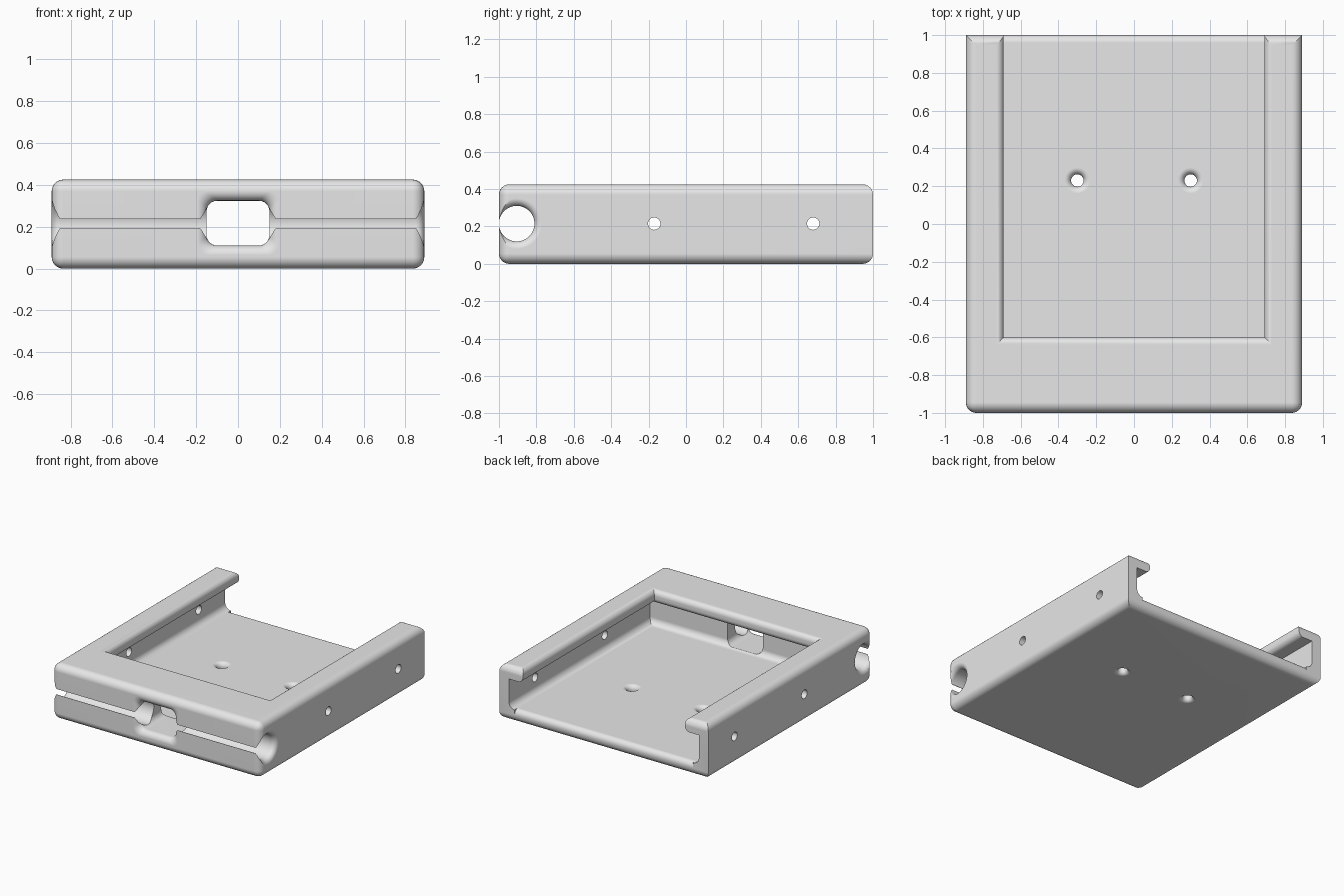
import bpy, bmesh, math
from mathutils import Vector

old = bpy.data.objects.get("Cube")
if old:
    bpy.data.objects.remove(old, do_unlink=True)

HALF_X, HEIGHT, FLOOR, CEILING, MID = 0.89, 0.425, 0.10, 0.325, 0.215

grey = bpy.data.materials.new("light grey plastic")
grey.use_nodes = True
grey.diffuse_color = (0.8, 0.8, 0.8, 1)
grey.node_tree.nodes["Principled BSDF"].inputs["Base Color"].default_value = (0.8, 0.8, 0.8, 1)

AXES = {
    "x": lambda u, v, w: Vector((w, u, v)),
    "y": lambda u, v, w: Vector((u, w, v)),
    "z": lambda u, v, w: Vector((u, v, w)),
}


def finish(bm, name):
    bmesh.ops.recalc_face_normals(bm, faces=bm.faces[:])
    mesh = bpy.data.meshes.new(name)
    bm.to_mesh(mesh)
    bm.free()
    mesh.materials.append(grey)
    obj = bpy.data.objects.new(name, mesh)
    bpy.context.collection.objects.link(obj)
    return obj


def box(name, lo, hi, radius=0, rounded=None):
    """Box between two corners; edges passing the rounded test get a fillet."""
    lo, hi = Vector(lo), Vector(hi)
    bm = bmesh.new()
    bmesh.ops.create_cube(bm, size=1)
    for v in bm.verts:
        v.co = (lo + hi) / 2 + v.co * (hi - lo)
    if radius:
        centre = (lo + hi) / 2
        edges = [e for e in bm.edges
                 if rounded((e.verts[0].co + e.verts[1].co) / 2 - centre)]
        bmesh.ops.bevel(bm, geom=edges, offset=radius, segments=6,
                        profile=0.5, affect="EDGES")
    return finish(bm, name)


def loft(name, rings):
    """Closed solid through matching rings of points."""
    bm = bmesh.new()
    loops = [[bm.verts.new(p) for p in ring] for ring in rings]
    for a, b in zip(loops, loops[1:]):
        for i in range(len(a)):
            j = (i + 1) % len(a)
            bm.faces.new((a[i], a[j], b[j], b[i]))
    bm.faces.new(loops[0][::-1])
    bm.faces.new(loops[-1])
    return finish(bm, name)


def flared(name, axis, shape, lo, hi, r_lo=0, r_hi=0, steps=6):
    """Cutter whose mouths widen in a quarter round at each end."""
    def mouth(r):
        out = [(-0.06, r)]
        for i in range(steps + 1 if r else 0):
            a = math.pi / 2 * (1 - i / steps)
            out.append((r * (1 - math.sin(a)), r * (1 - math.cos(a))))
        return out
    stations = [(lo + d, off) for d, off in mouth(r_lo)]
    stations += [(hi - d, off) for d, off in reversed(mouth(r_hi))]
    return loft(name, [[AXES[axis](u, v, w) for u, v in shape(off)]
                       for w, off in stations])


def circle(cu, cv, r, n=32):
    return lambda off: [(cu + (r + off) * math.cos(math.tau * i / n),
                         cv + (r + off) * math.sin(math.tau * i / n)) for i in range(n)]


def rectangle(cu, cv, hu, hv, r=0, n=6):
    def shape(off):
        if not r:
            return [(cu + su * (hu + off), cv + sv * (hv + off))
                    for su, sv in ((1, 1), (-1, 1), (-1, -1), (1, -1))]
        pts = []
        for q, (su, sv) in enumerate(((1, 1), (-1, 1), (-1, -1), (1, -1))):
            for i in range(n + 1):
                a = math.pi / 2 * (q + i / n)
                pts.append((cu + su * (hu + off - r) + r * math.cos(a),
                            cv + sv * (hv + off - r) + r * math.sin(a)))
        return pts
    return shape


# Outer tray: every edge rounded except the two upright back corners
tray = box("tray_body", (-HALF_X, -1, 0), (HALF_X, 1, HEIGHT), 0.055,
           lambda m: not (abs(m.z) < 0.01 and m.y > 0))

cutters = []
# Pocket with rounded floor edges, open at the back
cutters.append(box("pocket_cutter", (-0.81, -0.72, FLOOR), (0.81, 1.2, CEILING),
                   0.05, lambda m: m.z < -0.01 and m.y < 0.5))
# Top opening, leaving rounded lips on three sides
cutters.append(flared("opening_cutter", "z", rectangle(0, 0.3, 0.69, 0.9),
                      CEILING, HEIGHT, 0.04, 0.04))
# Rounded back edge of the floor
r = 0.04
arc = [(1 - r + r * math.sin(a), FLOOR - r + r * math.cos(a))
       for a in (math.pi / 2 * i / 6 for i in range(7))]
profile = arc + [(1.1, FLOOR - r), (1.1, 0.2), (1 - r, 0.2)]
cutters.append(loft("floor_edge_cutter",
                    [[Vector((x, y, z)) for y, z in profile] for x in (-0.76, 0.76)]))
# Cross bore, its front slot and the front window
cutters.append(flared("bore_cutter", "x", circle(-0.905, MID, 0.095, 48),
                      -HALF_X, HALF_X, 0.04, 0.04))
cutters.append(box("slot_cutter", (-1, -1.1, 0.195), (1, -0.9, 0.238)))
cutters.append(flared("window_cutter", "y", rectangle(0, 0.217, 0.15, 0.107, 0.05),
                      -1, -0.66, 0.045, 0))
# Floor screw holes and side pin holes
for x in (-0.3, 0.3):
    cutters.append(flared("floor_hole_cutter", "z", circle(x, 0.23, 0.033),
                          0, FLOOR, 0.03, 0.035))
for y in (-0.17, 0.68):
    cutters.append(flared("side_hole_cutter", "x", circle(y, MID, 0.033), -1, 1))

bpy.ops.object.select_all(action="DESELECT")
tray.select_set(True)
bpy.context.view_layer.objects.active = tray
for cutter in cutters:
    cutter.hide_render = True
    mod = tray.modifiers.new("cut", "BOOLEAN")
    mod.operation, mod.solver, mod.object = "DIFFERENCE", "EXACT", cutter
    bpy.ops.object.modifier_apply(modifier=mod.name)
    bpy.data.objects.remove(cutter, do_unlink=True)

# Smooth fillets, crisp edges, flat faces kept flat
bpy.ops.object.shade_smooth_by_angle(angle=math.radians(30))
normals = tray.modifiers.new("flat face normals", "WEIGHTED_NORMAL")
normals.keep_sharp = True
